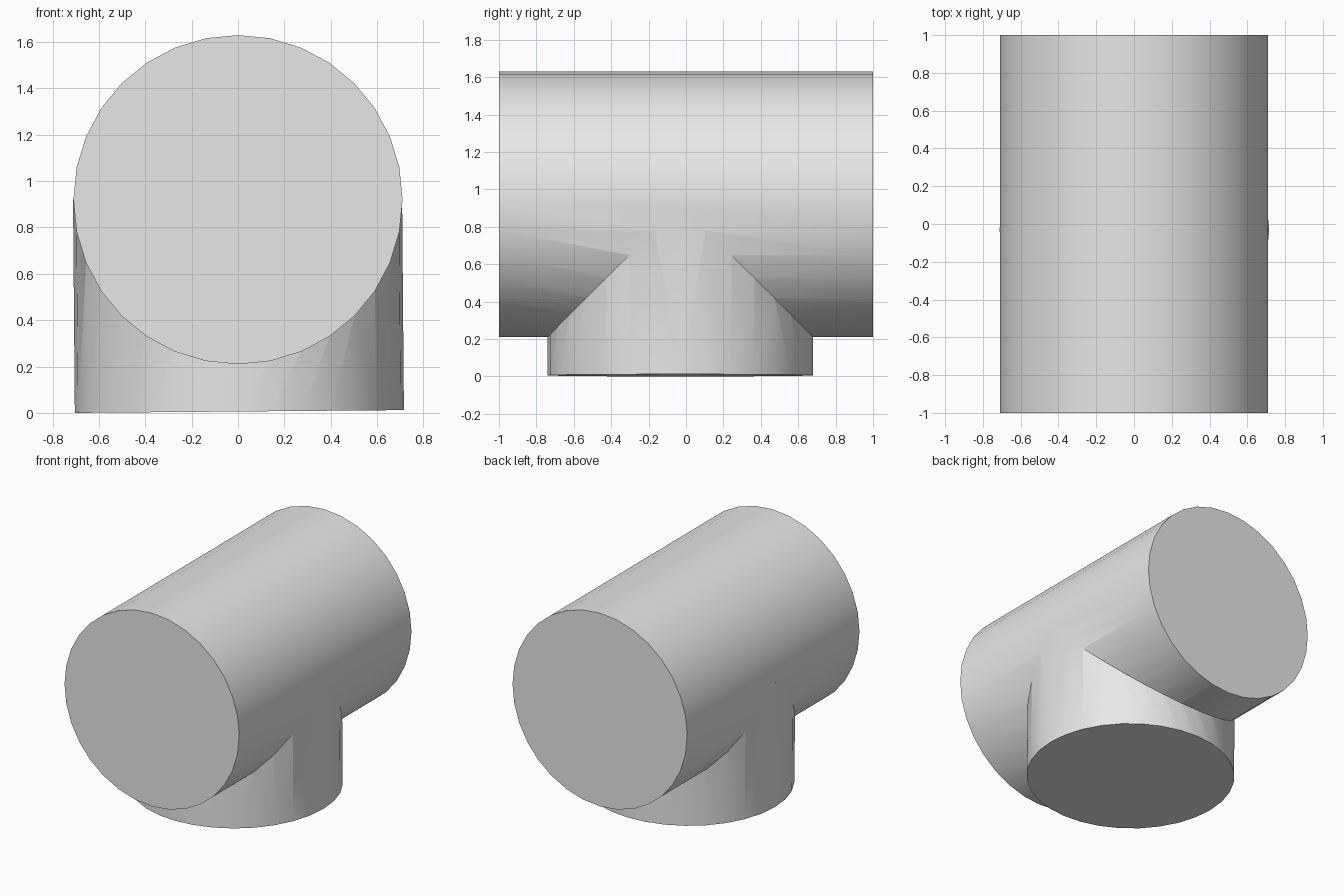
import bpy
import math

RADIUS = 0.71
AXIS_Z = 0.92

default = bpy.data.objects.get("Cube")
if default:
    bpy.data.objects.remove(default, do_unlink=True)

# Single plain grey
grey = bpy.data.materials.new("plain grey")
grey.use_nodes = True
colour = (0.8, 0.8, 0.8, 1)
grey.diffuse_color = colour
grey.node_tree.nodes["Principled BSDF"].inputs["Base Color"].default_value = colour


def pipe(name, length, location, rotation):
    bpy.ops.mesh.primitive_cylinder_add(vertices=32, radius=RADIUS, depth=length,
                                        location=location, rotation=rotation)
    obj = bpy.context.object
    obj.name = name
    obj.data.materials.append(grey)
    return obj


# Branch standing on the ground, leaning very slightly
branch = pipe("branch_cutter", AXIS_Z, (0.002, -0.03, AXIS_Z / 2 + 0.006),
              (0, -0.0085, 0))

# Horizontal run from front to back
tee = pipe("pipe_tee", 2, (0, 0, AXIS_Z), (math.pi / 2, 0, 0))

# Weld the branch into the run
union = tee.modifiers.new("Weld branch", 'BOOLEAN')
union.operation = 'UNION'
union.solver = 'EXACT'
union.object = branch
bpy.ops.object.modifier_apply(modifier=union.name)
bpy.data.objects.remove(branch, do_unlink=True)

# Smooth walls, crisp caps and seam
bpy.ops.object.shade_smooth_by_angle(angle=math.radians(30))
